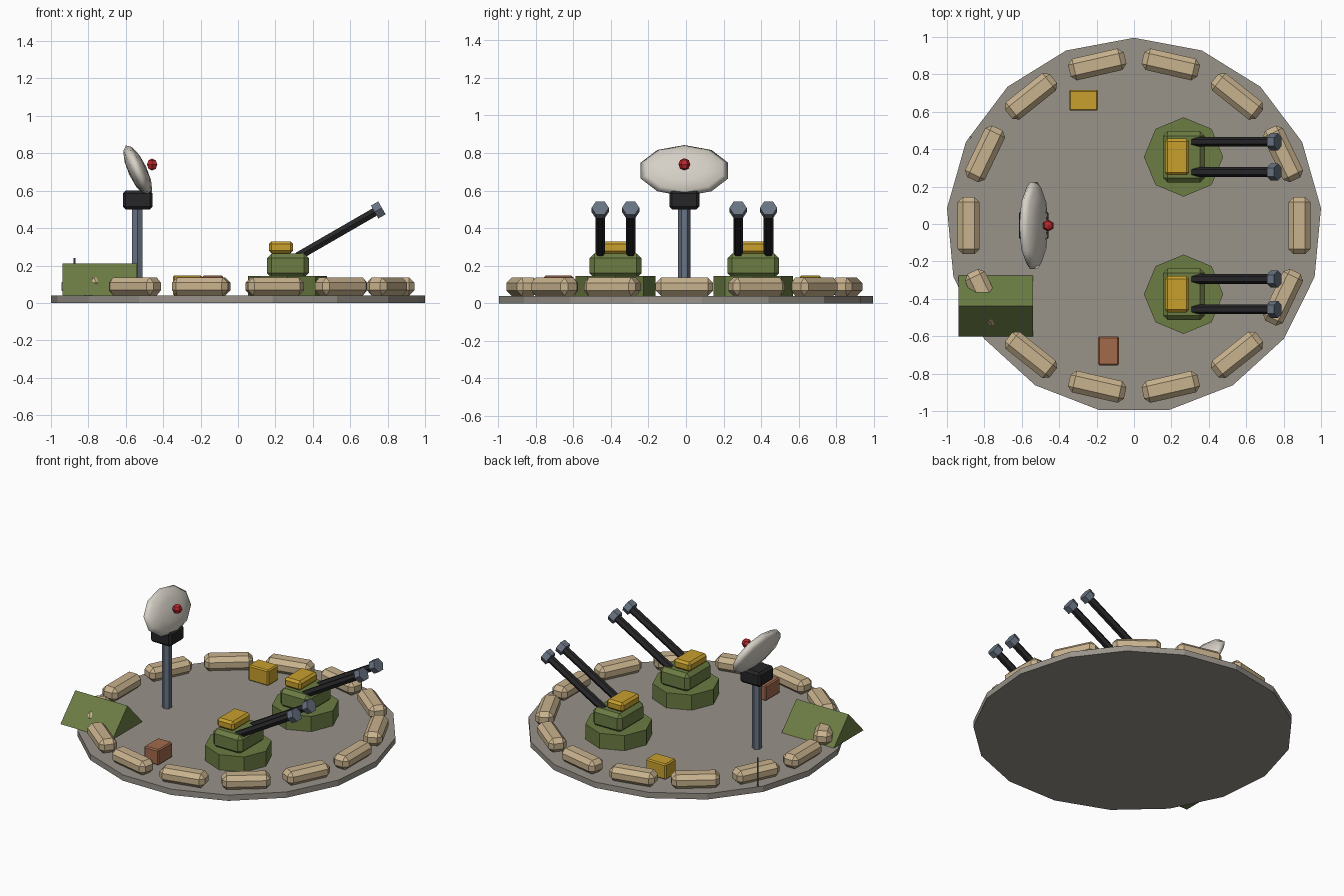
import bpy, bmesh, math
from mathutils import Matrix, Vector

if "Cube" in bpy.data.objects:
    bpy.data.objects.remove(bpy.data.objects["Cube"])

OY = -0.0085  # centres the odd-sided platform on y = 0


def material(name, r, g, b):
    lin = [((c / 255 + 0.055) / 1.055) ** 2.4 for c in (r, g, b)]
    m = bpy.data.materials.new(name)
    m.diffuse_color = (*lin, 1)
    m.use_nodes = True
    m.node_tree.nodes["Principled BSDF"].inputs["Base Color"].default_value = m.diffuse_color
    return m


STONE = material("grey_concrete", 152, 147, 138)
SAND = material("sand_canvas", 200, 178, 141)
GREEN = material("olive_green", 107, 124, 67)
GOLD = material("mustard_yellow", 200, 160, 46)
BROWN = material("rust_brown", 162, 106, 76)
SLATE = material("slate_steel", 104, 115, 130)
DARK = material("gunmetal_black", 38, 38, 40)
PALE = material("pale_dish", 214, 208, 198)
RED = material("signal_red", 190, 40, 45)


def finish(name, bm, mat, matrix, smooth=False):
    bm.transform(Matrix.Translation((0, OY, 0)) @ matrix)
    bmesh.ops.recalc_face_normals(bm, faces=bm.faces)
    for f in bm.faces:
        f.smooth = smooth
    me = bpy.data.meshes.new(name)
    bm.to_mesh(me)
    bm.free()
    me.materials.append(mat)
    ob = bpy.data.objects.new(name, me)
    bpy.context.collection.objects.link(ob)
    return ob


def box(name, mat, centre, size, bevel, turn=0):
    bm = bmesh.new()
    bmesh.ops.create_cube(bm, size=1)
    bm.transform(Matrix.Diagonal((*size, 1)))
    bmesh.ops.bevel(bm, geom=bm.edges[:], offset=bevel, segments=1,
                    affect='EDGES', profile=0.5)
    return finish(name, bm, mat,
                  Matrix.Translation(centre) @ Matrix.Rotation(turn, 4, 'Z'))


def prism(name, mat, centre, radius, length, sides, tilt=0):
    bm = bmesh.new()
    bmesh.ops.create_cone(bm, cap_ends=True, segments=sides, radius1=radius,
                          radius2=radius, depth=length)
    return finish(name, bm, mat,
                  Matrix.Translation(centre) @ Matrix.Rotation(tilt, 4, 'Y'))


def ball(name, mat, matrix, segments, rings, smooth):
    bm = bmesh.new()
    bmesh.ops.create_uvsphere(bm, u_segments=segments, v_segments=rings, radius=1)
    return finish(name, bm, mat, matrix, smooth)


# Platform
prism("platform", STONE, (0, 0, 0.02), 1.004, 0.04, 17)

# Ring of sandbags
for i in range(14):
    a = i * math.tau / 14
    box(f"sandbag_{i + 1}", SAND, (0.884 * math.cos(a), 0.884 * math.sin(a), 0.088),
        (0.118, 0.306, 0.096), 0.028, a)

# Twin-barrel gun turrets
for side, y in (("back", 0.367), ("front", -0.367)):
    prism(f"{side}_turret_base", GREEN, (0.265, y, 0.0925), 0.212, 0.105, 8)
    box(f"{side}_turret_body", GREEN, (0.267, y, 0.2), (0.224, 0.275, 0.13), 0.025)
    box(f"{side}_turret_hatch", GOLD, (0.23, y, 0.297), (0.13, 0.195, 0.065), 0.015)
    muzzle = Vector((0.75, 0, 0.497))
    aim = Vector((math.cos(math.radians(30)), 0, math.sin(math.radians(30))))
    for n, dy in ((1, 0.081), (2, -0.081)):
        off = Vector((0, y + dy, 0))
        prism(f"{side}_barrel_{n}", DARK, muzzle - aim * 0.25 + off,
              0.026, 0.5, 6, math.radians(60))
        prism(f"{side}_muzzle_{n}", SLATE, muzzle + off, 0.046, 0.045, 6,
              math.radians(60))

# Radar mast, head, dish and feed
prism("radar_mast", SLATE, (-0.538, 0, 0.275), 0.033, 0.47, 6)
box("radar_head", DARK, (-0.536, 0, 0.55), (0.16, 0.16, 0.1), 0.015)
t = math.radians(25)
frame = Matrix(((0, -math.sin(t), math.cos(t), 0),
                (1, 0, 0, 0),
                (0, math.cos(t), math.sin(t), 0),
                (0, 0, 0, 1)))
ball("radar_dish", PALE, Matrix.Translation((-0.536, 0, 0.706)) @ frame
     @ Matrix.Diagonal((0.245, 0.15, 0.05, 1)), 10, 6, True)
ball("radar_feed", RED, Matrix.Translation((-0.459, 0, 0.74))
     @ Matrix.Scale(0.032, 4), 6, 4, False)

# Tent: triangular prism along x
bm = bmesh.new()
profile = [(-0.163, 0), (0.163, 0), (0, 0.172)]
face = bm.faces.new([bm.verts.new((-0.2, py, pz)) for py, pz in profile])
ext = bmesh.ops.extrude_face_region(bm, geom=[face], use_keep_orig=True)
bmesh.ops.translate(bm, vec=(0.4, 0, 0),
                    verts=[v for v in ext["geom"] if isinstance(v, bmesh.types.BMVert)])
finish("tent", bm, GREEN, Matrix.Translation((-0.739, -0.431, 0.04)))

# Supply crates and whip antenna
box("yellow_crate", GOLD, (-0.27, 0.67, 0.093), (0.155, 0.112, 0.108), 0.008)
box("brown_crate", BROWN, (-0.136, -0.67, 0.093), (0.112, 0.155, 0.108), 0.008)
prism("antenna", SLATE, (-0.874, 0.472, 0.14), 0.006, 0.2, 6)
